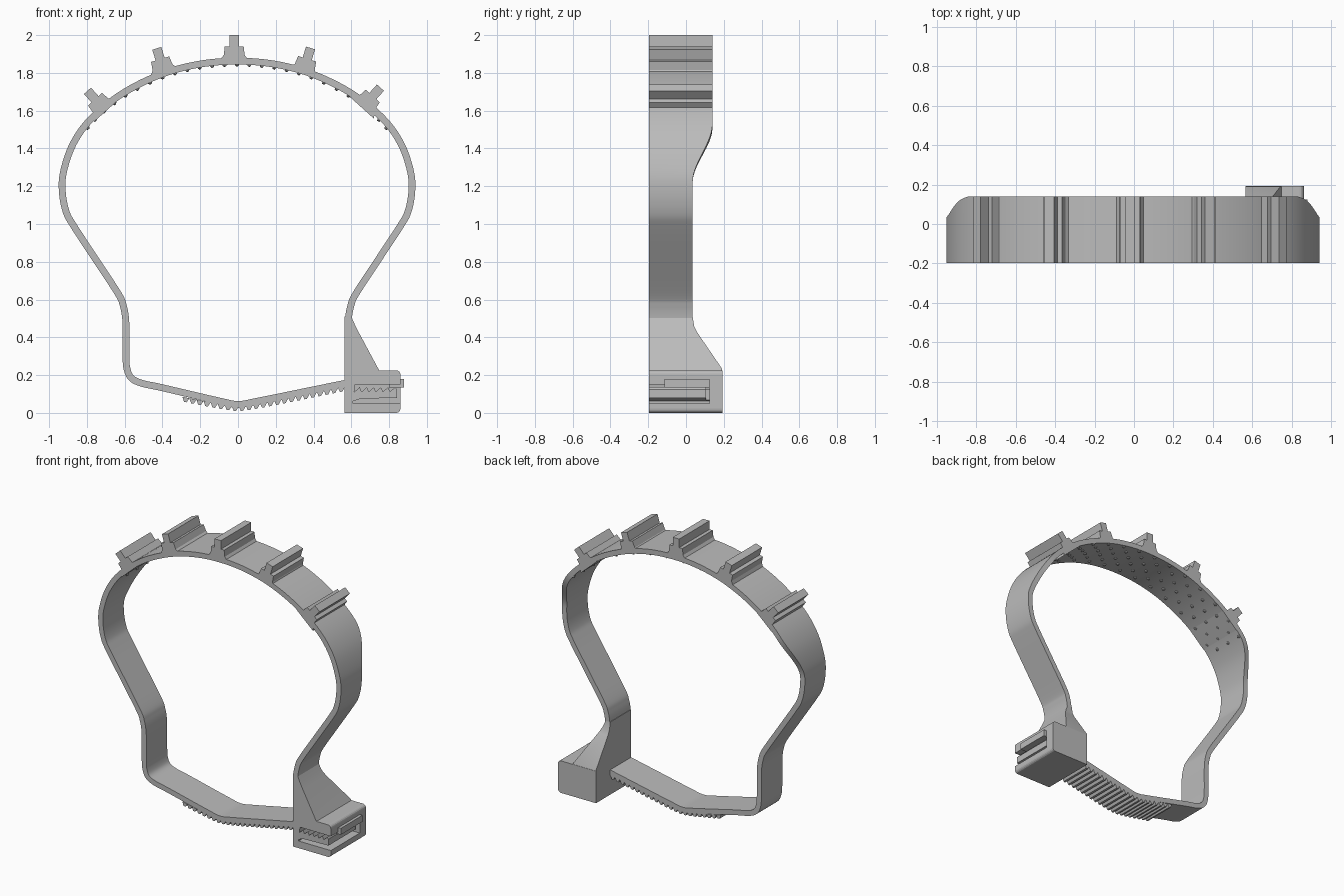
import bpy, bmesh, math
from mathutils import Vector, Matrix

if "Cube" in bpy.data.objects:
    bpy.data.objects.remove(bpy.data.objects["Cube"], do_unlink=True)

grey = bpy.data.materials.new("plain_grey")
grey.use_nodes = True
COL = (0.5, 0.5, 0.5, 1)
grey.diffuse_color = COL
grey.node_tree.nodes["Principled BSDF"].inputs["Base Color"].default_value = COL

FRONT, BACK, ARCH_BACK = -0.197, 0.035, 0.14
HALF = 0.018


def finish(name, bm, smooth=True):
    bmesh.ops.recalc_face_normals(bm, faces=bm.faces)
    me = bpy.data.meshes.new(name)
    bm.to_mesh(me)
    bm.free()
    me.materials.append(grey)
    ob = bpy.data.objects.new(name, me)
    bpy.context.scene.collection.objects.link(ob)
    if smooth:
        bpy.ops.object.select_all(action='DESELECT')
        ob.select_set(True)
        bpy.context.view_layer.objects.active = ob
        bpy.ops.object.shade_smooth_by_angle(angle=math.radians(30))
    return ob


def add_loft(bm, rings):
    """Skin a list of equal closed rings and cap both ends."""
    rows = [[bm.verts.new(p) for p in ring] for ring in rings]
    n = len(rows[0])
    for a, b in zip(rows, rows[1:]):
        for i in range(n):
            j = (i + 1) % n
            bm.faces.new((a[i], a[j], b[j], b[i]))
    bm.faces.new(rows[0])
    bm.faces.new(rows[-1])


def add_prism(bm, pts, y0, y1):
    add_loft(bm, [[(x, y, z) for x, z in pts] for y in (y0, y1)])


def prism(name, pts, y0, y1):
    bm = bmesh.new()
    add_prism(bm, pts, y0, y1)
    return finish(name, bm, False)


def catmull(pts, steps=6):
    pts = [Vector(p) for p in pts]
    pts = [2 * pts[0] - pts[1]] + pts + [2 * pts[-1] - pts[-2]]
    out = []
    for a, b, c, d in zip(pts, pts[1:], pts[2:], pts[3:]):
        for s in range(steps):
            t = s / steps
            out.append(0.5 * (2 * b + (c - a) * t + (2 * a - 5 * b + 4 * c - d) * t ** 2
                              + (3 * b - a - 3 * c + d) * t ** 3))
    return out + [pts[-2]]


# Band centre line: mirrored head outline, then the strap along the bottom
SHIFT = -0.005
side = [(.588, .42), (.59, .5), (.603, .57), (.63, .632), (.75, .815), (.865, .99),
        (.905, 1.065), (.925, 1.17), (.918, 1.28), (.865, 1.43), (.765, 1.565),
        (.6, 1.695), (.4, 1.793), (.2, 1.846)]
strap = [(-.593, .3), (-.588, .235), (-.565, .185), (-.51, .157), (-.4, .133),
         (-.1, .063), (0, .045), (.1, .061), (.35, .112), (.6, .163)]
path = catmull([(.583, .2)] + [(x + SHIFT, z) for x, z in side] + [(SHIFT, 1.862)]
               + [(SHIFT - x, z) for x, z in reversed(side)] + strap)


def normal_at(i):
    t = (path[min(i + 1, len(path) - 1)] - path[max(i - 1, 0)]).normalized()
    return Vector((t.y, -t.x))


def back_at(z):
    t = min(max((z - 1.22) / 0.3, 0), 1)
    return BACK + (ARCH_BACK - BACK) * t * t * (3 - 2 * t)


# Band, widening toward the back over the arch
rings = []
for i, p in enumerate(path):
    o, q = p + normal_at(i) * HALF, p - normal_at(i) * HALF
    b = back_at(p.y)
    rings.append([(o.x, FRONT, o.y), (o.x, b, o.y), (q.x, b, q.y), (q.x, FRONT, q.y)])
bm = bmesh.new()
add_loft(bm, rings)
finish("band", bm)

# Stepped ribs on the outside of the arch
rib = [(-.085, -.145), (-.055, -.105), (-.05, -.06), (-.025, -.06), (-.025, 0)]
rib += [(-x, z) for x, z in reversed(rib)]
bm = bmesh.new()
for tx, tz, ang in ((-.797, 1.705, -42), (-.43, 1.93, -17), (-.02, 2, 0),
                    (.384, 1.932, 17), (.754, 1.722, 42)):
    a = math.radians(ang)
    c, s = math.cos(a), math.sin(a)
    add_prism(bm, [(tx + x * c + z * s, tz - x * s + z * c) for x, z in rib],
              FRONT, ARCH_BACK)
finish("arch_ribs", bm, False)

# Staggered grip bumps on the inside of the arch
bm = bmesh.new()
travel, column = 0.0, 0
for i in range(1, len(path)):
    travel += (path[i] - path[i - 1]).length
    if path[i].y < 1.52 or travel < 0.058:
        continue
    travel = 0.0
    column += 1
    p = path[i] - normal_at(i) * HALF
    for k in range(3):
        y = -0.15 + k * 0.11 + (0.055 if column % 2 else 0)
        bmesh.ops.create_icosphere(bm, subdivisions=1, radius=0.012,
                                   matrix=Matrix.Translation((p.x, y, p.y)))
finish("grip_bumps", bm)

# Ratchet teeth under the strap
bm = bmesh.new()
PITCH = 0.0375
for k in range(23):
    x = -0.295 + k * PITCH
    mid = x + PITCH / 2
    z = 0.035 + 0.207 * math.hypot(mid, 0.06) - HALF
    slope = 0.207 * mid / math.hypot(mid, 0.06)
    shape = [(-.5, .006), (.5, .006), (.1, -.019), (-.25, -.019)]
    add_prism(bm, [(mid + u * PITCH, z + h + slope * u * PITCH) for u, h in shape],
              FRONT, BACK)
finish("strap_teeth", bm, False)

# Buckle block with rounded right corners
L, R, TOP, r = 0.565, 0.86, 0.225, 0.022
corner = [(r * math.cos(k * math.pi / 8), r * math.sin(k * math.pi / 8)) for k in range(5)]
outline = [(L, 0)] + [(R - r + c, r - s) for c, s in reversed(corner)]
outline += [(R - r + c, TOP - r + s) for c, s in corner] + [(L, TOP)]
buckle = prism("buckle", outline, FRONT, 0.193)

# Slots around the ratchet lever, open to the front and right
saw = [(.62, .15), (.9, .15), (.9, .125), (.84, .125)]
for k in range(6):
    x = 0.84 - k * PITCH
    saw += [(x - 0.008, .136), (x - PITCH + 0.002, .112)]
saw[-1] = (.615, .11)
gap = [(.61, .05), (.9, .05), (.9, .13), (.842, .13), (.842, .08), (.65, .075), (.61, .062)]
cutters = [prism("slot_cutter", saw, -0.3, 0.125),
           prism("gap_cutter", gap, -0.3, 0.125),
           prism("rear_cutter", [(.63, .05), (.9, .05), (.9, .15), (.63, .15)], 0.105, 0.125)]
bpy.context.view_layer.objects.active = buckle
for cut in cutters:
    cut.hide_render = True
    mod = buckle.modifiers.new("slot", 'BOOLEAN')
    mod.operation, mod.solver, mod.object = 'DIFFERENCE', 'EXACT', cut
    bpy.ops.object.modifier_apply(modifier=mod.name)
for cut in cutters:
    bpy.data.objects.remove(cut, do_unlink=True)

# Release tab sticking out of the buckle
prism("release_tab", [(.8, .135), (.88, .135), (.88, .18), (.8, .18)], -0.115, 0.125)

# Gusset flaring from the band down to the buckle
bm = bmesh.new()
rows = [(.21, .757, .193), (.235, .742, .19), (.425, .64, .06), (.46, .622, .043), (.51, .6, .035)]
add_loft(bm, [[(L, FRONT, z), (x, FRONT, z), (x, y, z), (L, y, z)] for z, x, y in rows])
finish("buckle_gusset", bm)
